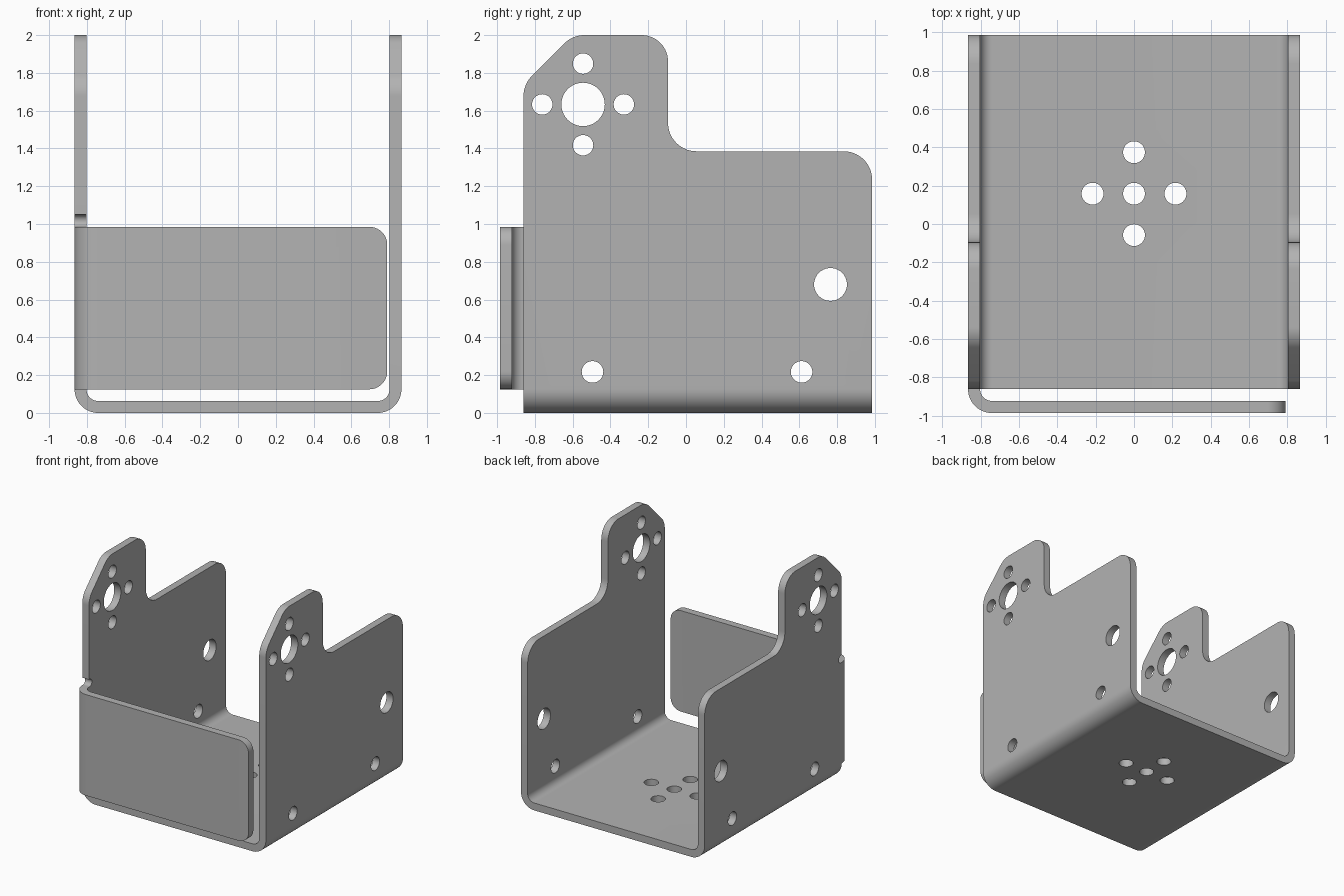
import bpy, bmesh, math
from mathutils import Vector

cube = bpy.data.objects.get("Cube")
if cube:
    bpy.data.objects.remove(cube, do_unlink=True)

steel = bpy.data.materials.new("plain grey steel")
steel.use_nodes = True
GREY = (0.45, 0.45, 0.45, 1)
steel.diffuse_color = GREY
steel.node_tree.nodes["Principled BSDF"].inputs["Base Color"].default_value = GREY

# Overall sheet metal sizes
W, T, R = 0.865, 0.063, 0.125          # half width, thickness, outer bend radius
FRONT, BACK, FLAP_FRONT = -0.86, 0.985, -0.985
RELIEF = 0.032


def fillet(corners, steps=14):
    """Round the (u, v, radius) corners of an outline."""
    pts = []
    for i, (u, v, r) in enumerate(corners):
        p = Vector((u, v))
        if r == 0:
            pts.append(p)
            continue
        a = (Vector(corners[i - 1][:2]) - p).normalized()
        b = (Vector(corners[(i + 1) % len(corners)][:2]) - p).normalized()
        half = a.angle(b) / 2
        centre = p + (a + b).normalized() * (r / math.sin(half))
        start = p + a * (r / math.tan(half)) - centre
        end = p + b * (r / math.tan(half)) - centre
        for k in range(steps + 1):
            t = k / steps
            ang = start.angle(end)
            w = (start * math.sin((1 - t) * ang) + end * math.sin(t * ang)) / math.sin(ang)
            pts.append(centre + w)
    return pts


def extrude(name, pts, axis, lo, hi):
    """Extrude an outline along an axis; the outline uses the other two axes in order."""
    def place(p, d):
        co = [p[0], p[1]]
        co.insert("xyz".index(axis), d)
        return co
    bm = bmesh.new()
    face = bm.faces.new([bm.verts.new(place(p, lo)) for p in pts])
    ext = bmesh.ops.extrude_face_region(bm, geom=[face])
    verts = [g for g in ext["geom"] if isinstance(g, bmesh.types.BMVert)]
    shift = Vector(place((0, 0), hi - lo))
    bmesh.ops.translate(bm, verts=verts, vec=shift)
    bmesh.ops.recalc_face_normals(bm, faces=bm.faces)
    me = bpy.data.meshes.new(name)
    bm.to_mesh(me)
    bm.free()
    me.materials.append(steel)
    ob = bpy.data.objects.new(name, me)
    bpy.context.collection.objects.link(ob)
    return ob


def cut(ob, cutter, operation="DIFFERENCE"):
    """Apply a boolean and throw the cutter away."""
    cutter.hide_render = True
    mod = ob.modifiers.new("cut", "BOOLEAN")
    mod.operation, mod.solver, mod.object = operation, "EXACT", cutter
    bpy.context.view_layer.objects.active = ob
    bpy.ops.object.modifier_apply(modifier=mod.name)
    bpy.data.objects.remove(cutter, do_unlink=True)


def drill(ob, u, v, r, axis, lo, hi, n=40):
    ring = [(u + r * math.cos(math.tau * k / n), v + r * math.sin(math.tau * k / n))
            for k in range(n)]
    cut(ob, extrude("drill", ring, axis, lo, hi))


# Bent channel: floor and two side walls
I = W - T
channel = fillet([(-W, 2.1, 0), (-W, 0, R), (W, 0, R), (W, 2.1, 0),
                  (I, 2.1, 0), (I, T, R - T), (-I, T, R - T), (-I, 2.1, 0)])
bracket = extrude("channel_bracket", channel, "y", FRONT - 0.1, BACK + 0.1)

# Side outline with the raised mounting ear
side = fillet([(FRONT, -0.1, 0), (BACK, -0.1, 0), (BACK, 1.385, 0.15),
               (-0.095, 1.385, 0.15), (-0.095, 2.0, 0.14),
               (-0.6, 2.0, 0.15), (FRONT, 1.74, 0.15)])
cut(bracket, extrude("side_outline", side, "x", -1, 1), "INTERSECT")

# Holes through both walls
CROSS = [(1, 0), (-1, 0), (0, 1), (0, -1)]
wall_holes = [(-0.545, 1.633, 0.115), (0.765, 0.68, 0.087),
              (-0.495, 0.217, 0.057), (0.612, 0.217, 0.057)]
wall_holes += [(-0.545 + 0.216 * a, 1.633 + 0.216 * b, 0.054) for a, b in CROSS]
for y, z, r in wall_holes:
    drill(bracket, y, z, r, "x", -1, 1)

# Cross of holes in the floor
for a, b in CROSS + [(0, 0)]:
    drill(bracket, 0.216 * a, 0.158 + 0.216 * b, 0.057, "z", -0.1, 0.2)

# Bend relief slot above the flap, right wall only
z0 = 0.985
slot = fillet([(FRONT - 0.1, z0, 0), (FRONT + 0.04, z0, RELIEF * 0.99),
               (FRONT + 0.04, z0 + 2 * RELIEF, RELIEF * 0.99),
               (FRONT - 0.1, z0 + 2 * RELIEF, 0)])
cut(bracket, extrude("relief_slot", slot, "x", -1, -0.6))

# Front flap folded round from the right wall
F = FLAP_FRONT
bend = fillet([(-W, FRONT, 0), (-W, F, R - 0.001), (0.9, F, 0), (0.9, F + T, 0),
               (-I, F + T, R - T - 0.001), (-I, FRONT, 0)])
flap = extrude("front_flap", bend, "z", 0, 1.2)
plate = fillet([(-1, 0.125, 0), (0.79, 0.125, 0.095), (0.79, z0, 0.095), (-1, z0, 0)])
cut(flap, extrude("flap_outline", plate, "y", -1.2, -0.5), "INTERSECT")

# Smooth bends, sharp cut edges
for ob in (bracket, flap):
    bpy.ops.object.select_all(action="DESELECT")
    ob.select_set(True)
    bpy.context.view_layer.objects.active = ob
    bpy.ops.object.shade_smooth_by_angle(angle=math.radians(30))
